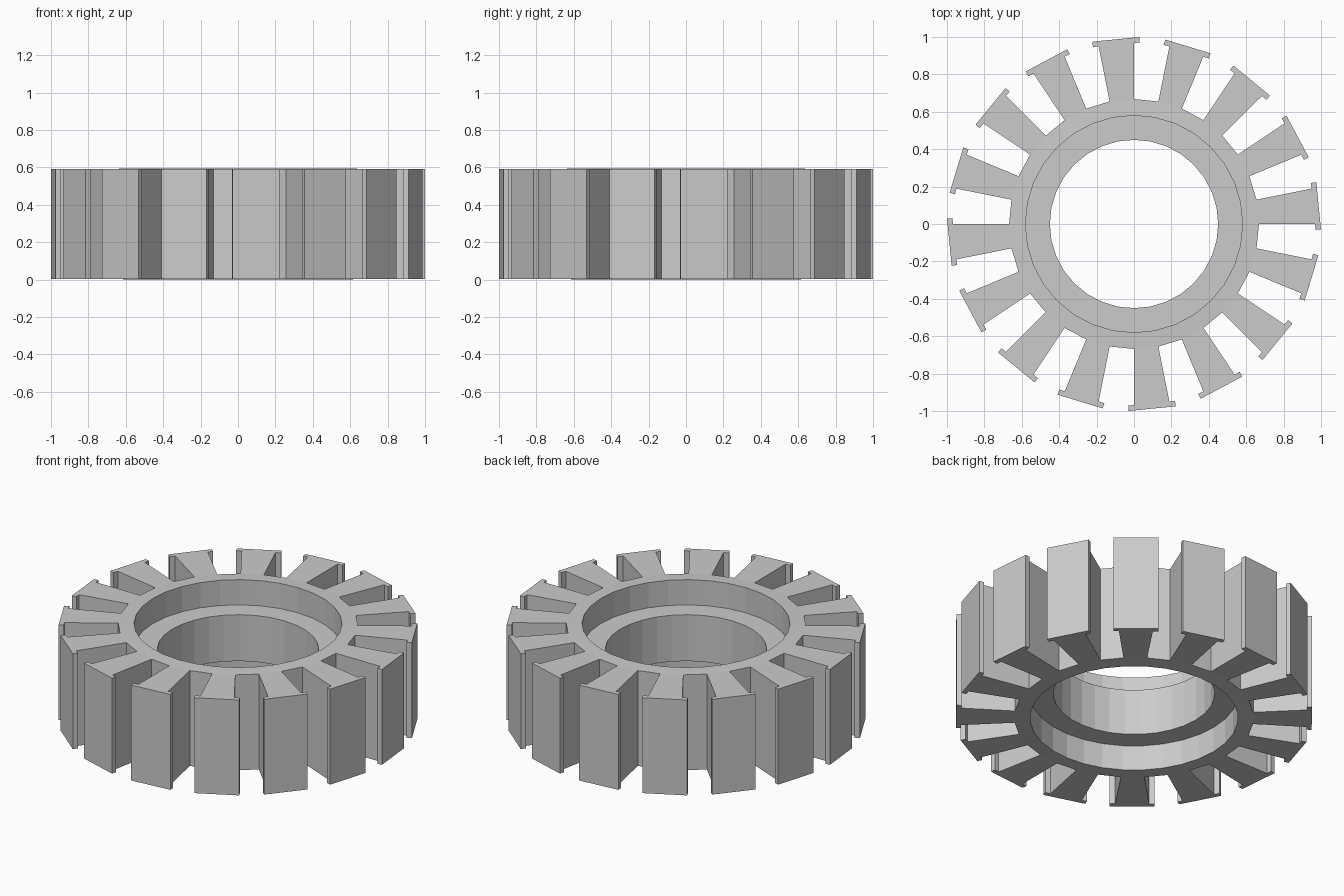
import bpy, bmesh
from math import cos, sin, radians

if "Cube" in bpy.data.objects:
    bpy.data.objects.remove(bpy.data.objects["Cube"])

TEETH = 16
STEP = radians(360 / (TEETH * 2))
Z0, Z1 = 0.004, 0.591          # tooth bottom and top
ROOT = 0.668                   # radius at the slot floor

bm = bmesh.new()


def polar(r, a, z):
    return (r * cos(a), r * sin(a), z)


def face(points):
    bm.faces.new([bm.verts.new(p) for p in points])


# Hub cross-section (radius, z): bore, stepped recess on both ends, slot floor
hub = [(ROOT, Z1), (0.58, 0.595), (0.58, 0.44), (0.45, 0.44),
       (0.45, 0.155), (0.58, 0.155), (0.58, 0.0), (ROOT, Z0)]

# Half outline of a T-shaped tooth (along its axis, sideways)
half = STEP / 2
NECK = 0.963
outline = [(ROOT * cos(half), -ROOT * sin(half)),
           (NECK, -NECK * sin(half) / cos(half)),
           (NECK, -0.126), (0.992, -0.126)]
outline += [(u, -v) for u, v in reversed(outline)]

for k in range(TEETH * 2):
    a, b = k * STEP, (k + 1) * STEP
    # Hub sector
    for (r0, z0), (r1, z1) in zip(hub, hub[1:]):
        face([polar(r0, a, z0), polar(r0, b, z0),
              polar(r1, b, z1), polar(r1, a, z1)])
    if k % 2:
        # Slot floor
        face([polar(ROOT, a, Z0), polar(ROOT, b, Z0),
              polar(ROOT, b, Z1), polar(ROOT, a, Z1)])
    else:
        # Tooth with a flanged tip
        m = a + half
        plan = [(u * cos(m) - v * sin(m), u * sin(m) + v * cos(m))
                for u, v in outline]
        face([(x, y, Z1) for x, y in plan])
        face([(x, y, Z0) for x, y in reversed(plan)])
        for p, q in zip(plan, plan[1:]):
            face([(*p, Z0), (*q, Z0), (*q, Z1), (*p, Z1)])

# Weld the sectors into one closed body
bmesh.ops.remove_doubles(bm, verts=bm.verts[:], dist=0.0005)
bmesh.ops.recalc_face_normals(bm, faces=bm.faces[:])

mesh = bpy.data.meshes.new("slotted_core")
bm.to_mesh(mesh)
bm.free()
core = bpy.data.objects.new("slotted_core", mesh)
bpy.context.collection.objects.link(core)
